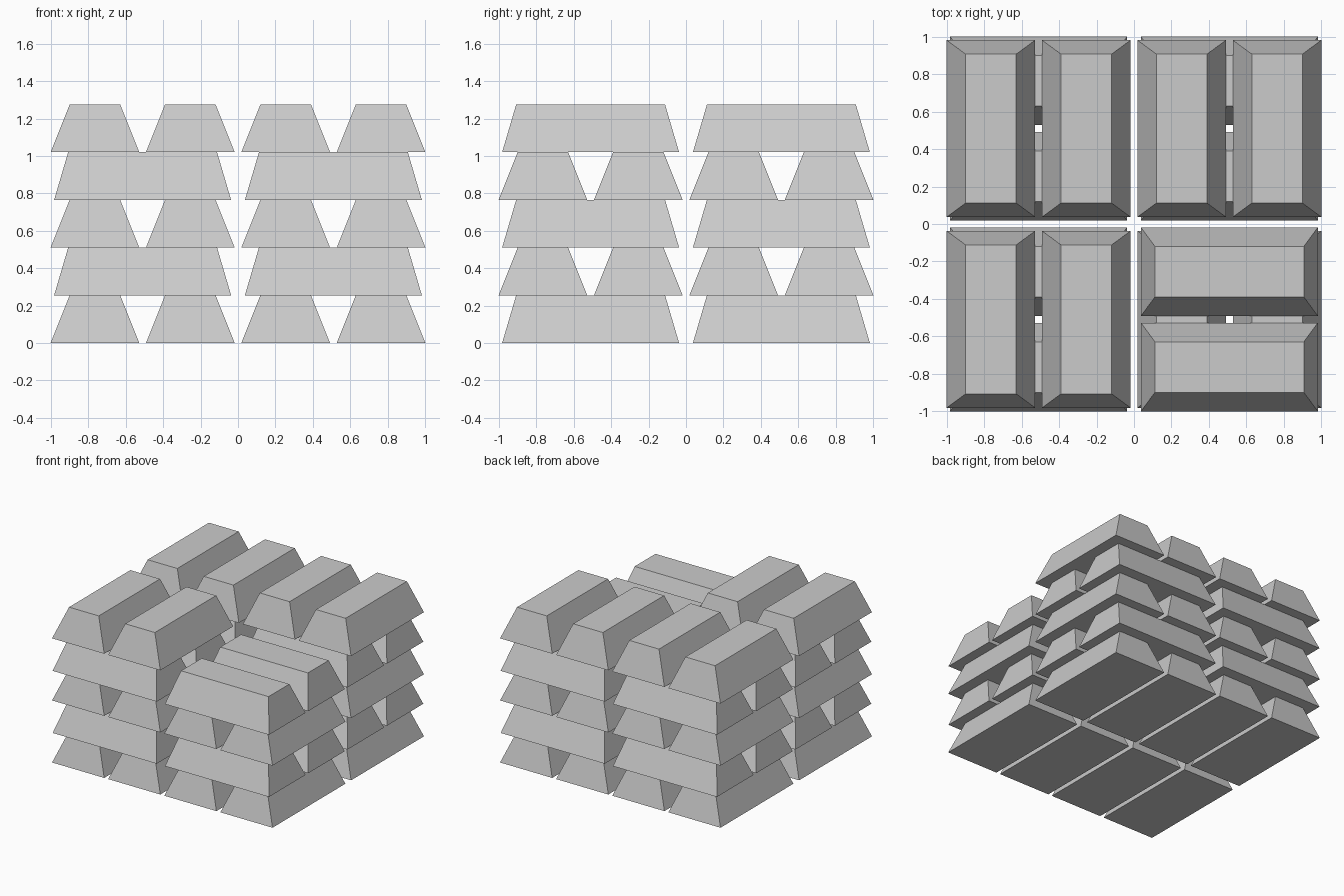
import bpy
import math

if "Cube" in bpy.data.objects:
    bpy.data.objects.remove(bpy.data.objects["Cube"])

# Ingot dimensions: half sizes at the base and at the top, and height
BASE_W, BASE_L = 0.237, 0.473
TOP_W, TOP_L = 0.135, 0.398
HEIGHT = 0.255
STACK = 0.51          # distance of each stack centre from the middle


def ingot_mesh():
    """Tapered bar, long side along y, base at z = 0."""
    verts = [(sx * w, sy * l, z)
             for w, l, z in ((BASE_W, BASE_L, 0), (TOP_W, TOP_L, HEIGHT))
             for sx, sy in ((-1, -1), (1, -1), (1, 1), (-1, 1))]
    faces = [(3, 2, 1, 0), (4, 5, 6, 7)]
    faces += [(i, (i + 1) % 4, (i + 1) % 4 + 4, i + 4) for i in range(4)]
    mesh = bpy.data.meshes.new("ingot")
    mesh.from_pydata(verts, [], faces)
    return mesh


ingot = ingot_mesh()


def build_stack(name, cx, cy, layers):
    """Pairs of bars, every other layer turned a quarter."""
    for layer in range(layers):
        turned = layer % 2 == 1
        for n, off in enumerate((-STACK / 2, STACK / 2), 1):
            bar = bpy.data.objects.new(f"{name}_layer_{layer + 1}_bar_{n}", ingot)
            dx, dy = (0, off) if turned else (off, 0)
            bar.location = (cx + dx, cy + dy, layer * HEIGHT)
            bar.rotation_euler.z = math.pi / 2 if turned else 0
            bpy.context.collection.objects.link(bar)


# Four stacks; the front right one is a layer shorter
build_stack("front_left", -STACK, -STACK, 5)
build_stack("front_right", STACK, -STACK, 4)
build_stack("back_left", -STACK, STACK, 5)
build_stack("back_right", STACK, STACK, 5)
